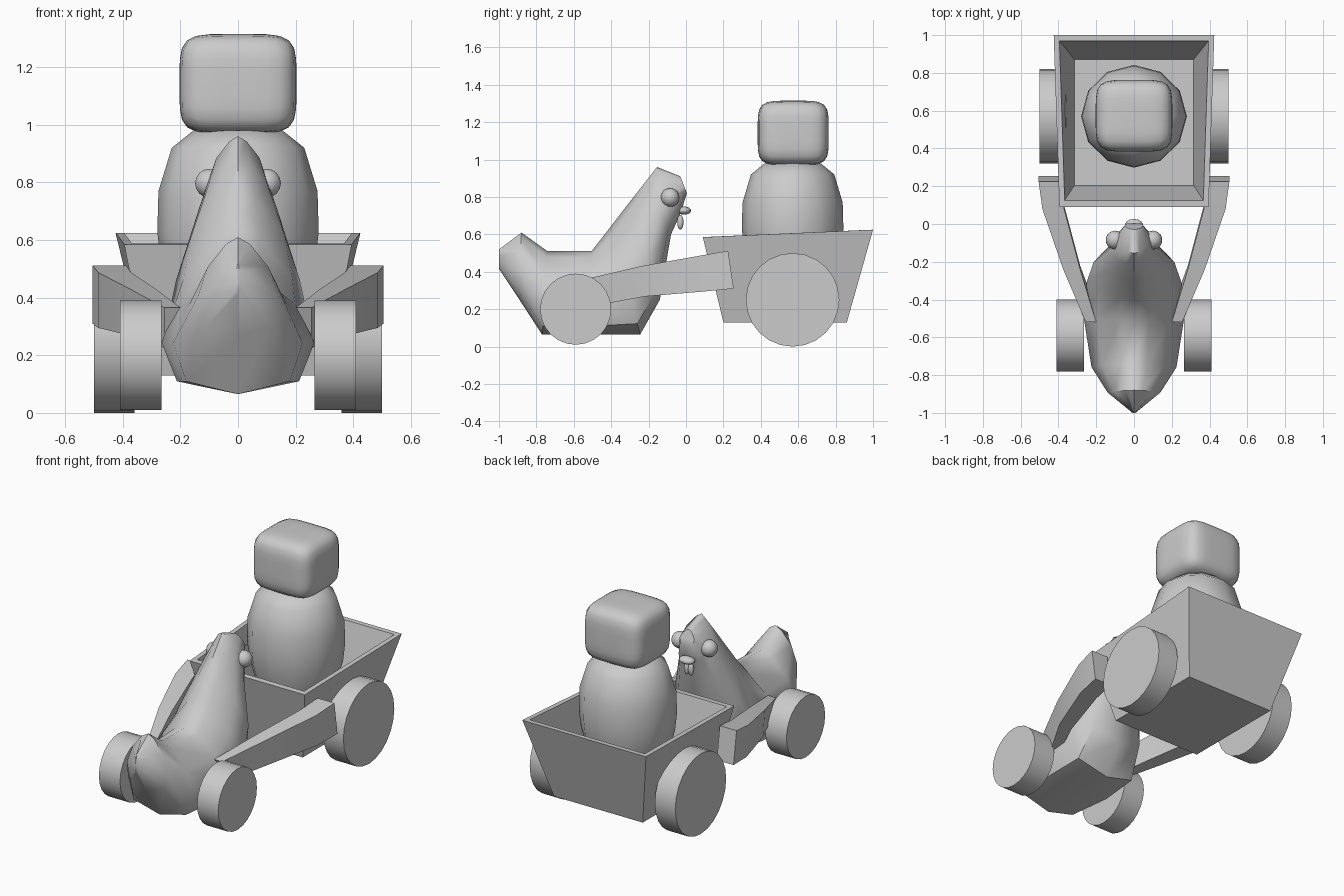
import bpy, bmesh, math
from mathutils import Vector

if "Cube" in bpy.data.objects:
    bpy.data.objects.remove(bpy.data.objects["Cube"])


def finish(bm, name, angle=None):
    """Turn a bmesh into an object, optionally smooth shaded by angle (degrees)."""
    bmesh.ops.remove_doubles(bm, verts=bm.verts, dist=0.0005)
    bmesh.ops.recalc_face_normals(bm, faces=bm.faces)
    mesh = bpy.data.meshes.new(name)
    bm.to_mesh(mesh)
    bm.free()
    ob = bpy.data.objects.new(name, mesh)
    bpy.context.collection.objects.link(ob)
    if angle:
        bpy.ops.object.select_all(action='DESELECT')
        ob.select_set(True)
        bpy.context.view_layer.objects.active = ob
        bpy.ops.object.shade_smooth_by_angle(angle=math.radians(angle))
    return ob


def loft(name, rings, angle=None):
    """Skin a list of equal-length closed rings and cap both ends."""
    bm = bmesh.new()
    loops = [[bm.verts.new(p) for p in ring] for ring in rings]
    n = len(rings[0])
    for a, b in zip(loops, loops[1:]):
        for i in range(n):
            j = (i + 1) % n
            bm.faces.new((a[i], a[j], b[j], b[i]))
    bm.faces.new(loops[0])
    bm.faces.new(loops[-1])
    return finish(bm, name, angle)


def wheel(name, x0, x1, y, z, r, sides=24):
    ring = [(r * math.cos(2 * math.pi * i / sides), r * math.sin(2 * math.pi * i / sides))
            for i in range(sides)]
    return loft(name, [[(x, y + c, z + s) for c, s in ring] for x in (x0, x1)], 30)


def blob(name, centre, radii, u=14, v=8):
    bm = bmesh.new()
    bmesh.ops.create_uvsphere(bm, u_segments=u, v_segments=v, radius=1)
    for p in bm.verts:
        p.co = Vector(centre) + Vector(a * b for a, b in zip(p.co, radii))
    return finish(bm, name, 60)


def rect(front, back):
    """Ring from (half width, y, z) at its front and back edges."""
    (wf, yf, zf), (wb, yb, zb) = front, back
    return [(-wf, yf, zf), (wf, yf, zf), (wb, yb, zb), (-wb, yb, zb)]


# Open tapered cart: outer bottom, outer rim, inner rim, inner floor
loft("cart", [
    rect((0.305, 0.20, 0.13), (0.305, 0.86, 0.13)),
    rect((0.395, 0.09, 0.585), (0.425, 1.0, 0.625)),
    rect((0.367, 0.125, 0.587), (0.395, 0.97, 0.624)),
    rect((0.315, 0.205, 0.26), (0.315, 0.87, 0.26)),
])

# Rider torso: 12-sided lathe
profile = [(0.17, 0.25), (0.23, 0.38), (0.268, 0.52), (0.28, 0.63), (0.276, 0.77),
           (0.23, 0.92), (0.155, 0.98)]
loft("rider_torso", [[(r * math.cos(i * math.pi / 6), 0.57 + r * math.sin(i * math.pi / 6) * 0.97, z)
                      for i in range(12)] for r, z in profile], 50)

# Rider head: cube rounded into a superellipsoid
bm = bmesh.new()
bmesh.ops.create_cube(bm, size=2)
bmesh.ops.subdivide_edges(bm, edges=bm.edges, cuts=7, use_grid_fill=True)
for p in bm.verts:
    d = sum(abs(c) ** 5 for c in p.co) ** 0.2
    p.co = Vector((0, 0.573, 1.142)) + Vector(c / d * s for c, s in zip(p.co, (0.203, 0.19, 0.173)))
finish(bm, "rider_head", 60)

# Bird body: sections as top (y, z), bottom (y, z), half width
sections = [
    (-1.0, 0.52, -1.0, 0.415, 0.008),
    (-0.88, 0.61, -0.90, 0.265, 0.14),
    (-0.74, 0.51, -0.77, 0.065, 0.225),
    (-0.505, 0.51, -0.50, 0.065, 0.265),
    (-0.40, 0.645, -0.245, 0.065, 0.25),
    (-0.30, 0.775, -0.14, 0.25, 0.215),
    (-0.22, 0.877, -0.08, 0.60, 0.135),
    (-0.155, 0.96, -0.03, 0.71, 0.10),
    (-0.03, 0.91, 0.005, 0.82, 0.05),
]
half = [(0.07, 0.3), (0.3, 0.75), (0.6, 1.0), (0.9, 0.8)]
outline = [(0, 0)] + half + [(1, 0)] + [(s, -w) for s, w in reversed(half)]
loft("bird_body", [[(w * k, yt + (yb - yt) * s, zt + (zb - zt) * s) for s, k in outline]
                   for yt, zt, yb, zb, w in sections], 50)

# Beak
blob("beak", (0, -0.01, 0.727), (0.05, 0.037, 0.022))

# Shaft sections: y top, y bottom, inner x, outer x, bottom z, top z
shaft = [
    (-0.52, -0.45, 0.20, 0.255, 0.225, 0.365),
    (-0.24, -0.22, 0.285, 0.375, 0.268, 0.43),
    (0.08, 0.10, 0.37, 0.485, 0.295, 0.487),
    (0.225, 0.255, 0.39, 0.505, 0.31, 0.512),
]
for side, s in (("left", -1), ("right", 1)):
    wheel(side + "_cart_wheel", s * 0.36, s * 0.50, 0.57, 0.25, 0.25)
    wheel(side + "_front_wheel", s * 0.265, s * 0.41, -0.59, 0.20, 0.19)
    loft(side + "_shaft", [[(s * a, yb, z0), (s * b, yb, z0), (s * b, yt, z1), (s * a, yt, z1)]
                           for yt, yb, a, b, z0, z1 in shaft], 20)
    blob(side + "_eye", (s * 0.10, -0.085, 0.797), (0.05, 0.05, 0.05))
    blob(side + "_wattle", (s * 0.014, -0.03, 0.665), (0.018, 0.017, 0.04), 10, 6)
